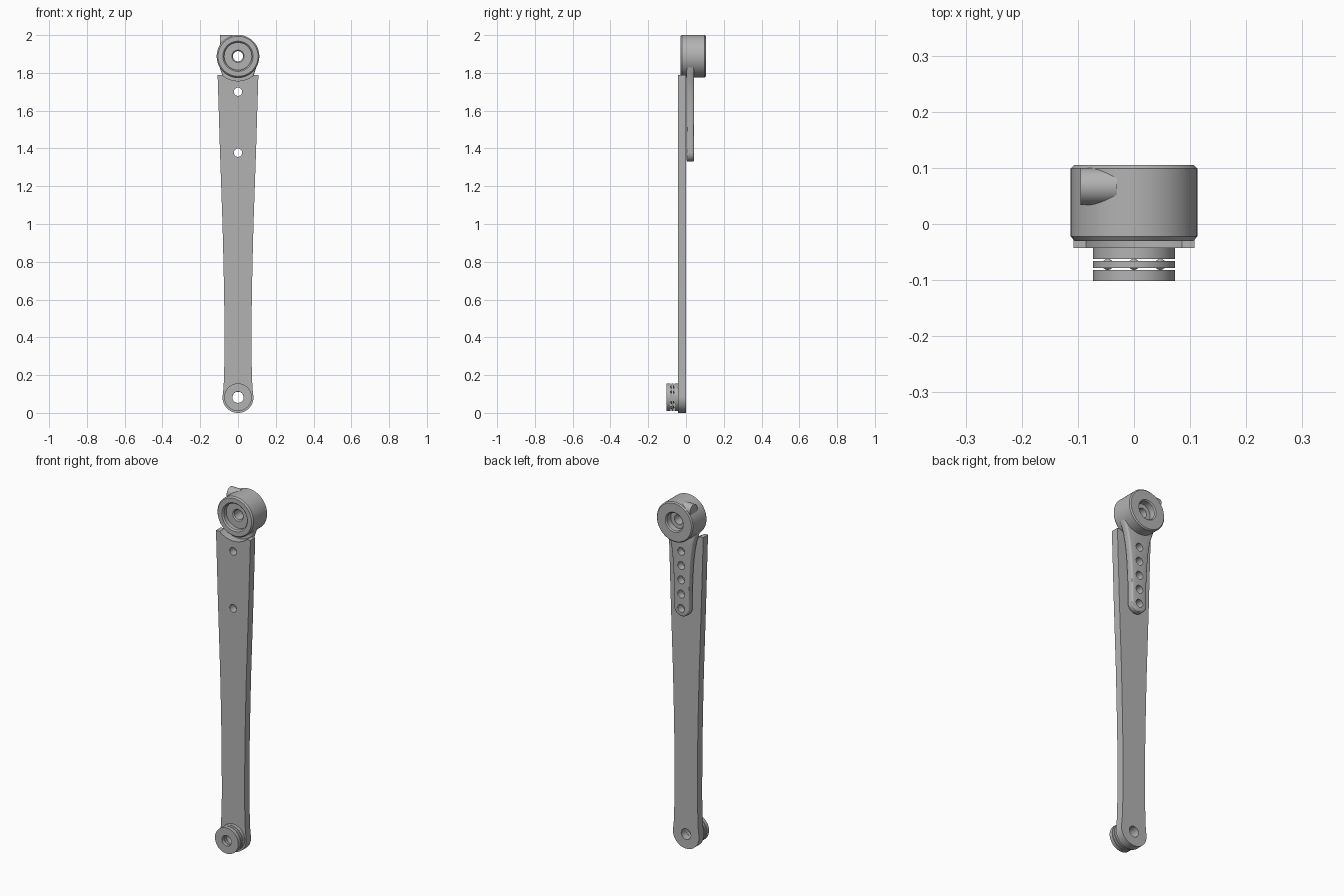
import bpy, bmesh
from math import cos, sin, pi, radians
from mathutils import Matrix, Vector

if "Cube" in bpy.data.objects:
    bpy.data.objects.remove(bpy.data.objects["Cube"])

HUB_Z = 1.888      # clamp hub axis
FOOT_Z = 0.082     # bearing axis
HOLE_TOP, HOLE_LOW, HOLE_R = 1.70, 1.377, 0.022

grey = bpy.data.materials.new("satin_grey")
grey.use_nodes = True
grey.diffuse_color = (0.45, 0.45, 0.45, 1)
grey.node_tree.nodes["Principled BSDF"].inputs["Base Color"].default_value = (0.45, 0.45, 0.45, 1)


def finish(name, bm):
    """Turn a bmesh into a named object."""
    bmesh.ops.recalc_face_normals(bm, faces=bm.faces[:])
    mesh = bpy.data.meshes.new(name)
    bm.to_mesh(mesh)
    bm.free()
    mesh.materials.append(grey)
    obj = bpy.data.objects.new(name, mesh)
    bpy.context.collection.objects.link(obj)
    return obj


def activate(obj):
    bpy.ops.object.select_all(action="DESELECT")
    obj.select_set(True)
    bpy.context.view_layer.objects.active = obj


def smooth(obj):
    activate(obj)
    bpy.ops.object.shade_smooth_by_angle(angle=radians(30))


def arc(z, r, start, end, steps):
    """Points of an arc in the xz plane, angles in degrees."""
    angles = [radians(start + (end - start) * i / steps) for i in range(steps + 1)]
    return [(r * cos(a), z + r * sin(a)) for a in angles]


def plate(name, outline, y0, y1):
    """Extrude an xz outline along y."""
    bm = bmesh.new()
    face = bm.faces.new([bm.verts.new((x, y0, z)) for x, z in outline])
    new = bmesh.ops.extrude_face_region(bm, geom=[face])["geom"]
    bmesh.ops.translate(bm, vec=(0, y1 - y0, 0),
                        verts=[v for v in new if isinstance(v, bmesh.types.BMVert)])
    return finish(name, bm)


def lathe(name, profile, z, steps=64):
    """Revolve a closed (radius, y) profile about a y axis at height z."""
    bm = bmesh.new()
    vs = [bm.verts.new((r, y, z)) for r, y in profile]
    es = [bm.edges.new((vs[i - 1], vs[i])) for i in range(len(vs))]
    bmesh.ops.spin(bm, geom=vs + es, cent=(0, 0, z), axis=(0, 1, 0),
                   angle=2 * pi, steps=steps, use_merge=True)
    bmesh.ops.remove_doubles(bm, verts=bm.verts[:], dist=1e-5)
    obj = finish(name, bm)
    smooth(obj)
    return obj


def drill(obj, holes):
    """Cut round holes along y, given as (z, radius)."""
    bm = bmesh.new()
    for z, r in holes:
        bmesh.ops.create_cone(bm, cap_ends=True, segments=32, radius1=r, radius2=r, depth=0.4,
                              matrix=Matrix.Translation((0, 0, z)) @ Matrix.Rotation(pi / 2, 4, "X"))
    cutter = finish("hole_cutter", bm)
    cutter.hide_render = True
    mod = obj.modifiers.new("holes", "BOOLEAN")
    mod.operation, mod.solver, mod.object = "DIFFERENCE", "EXACT", cutter
    activate(obj)
    bpy.ops.object.modifier_apply(modifier=mod.name)
    bpy.data.objects.remove(cutter)


def mirrored(side):
    """The same side on -x, in reverse order."""
    return [(-x, z) for x, z in reversed(side)]


# Long tapered arm with a rounded foot and a hollow under the hub
side = [(0.076, 0.14), (0.071, 0.3), (0.073, 0.6), (0.077, 0.8), (0.082, 1.0),
        (0.089, 1.2), (0.096, 1.4), (0.102, 1.6), (0.108, 1.79)]
hollow = arc(HUB_Z, 0.13, -49, -131, 20)
foot = arc(FOOT_Z, 0.082, 180, 360, 32)
arm = plate("arm", side + hollow + mirrored(side) + foot, -0.043, 0)
drill(arm, [(HOLE_TOP, HOLE_R), (HOLE_LOW, HOLE_R), (FOOT_Z, 0.03)])
smooth(arm)

# Adjustment tongue with a row of five holes, flaring into the hub
flare = [(0.047, 1.42), (0.048, 1.5), (0.053, 1.6), (0.057, 1.65), (0.063, 1.7),
         (0.074, 1.76), (0.087, 1.8), (0.1, 1.84)]
tip = arc(HOLE_LOW, 0.047, 180, 360, 24)
tongue = plate("tongue", flare + mirrored(flare) + tip, 0.003, 0.043)
bevel = tongue.modifiers.new("rounded_edges", "BEVEL")
bevel.width, bevel.segments, bevel.angle_limit = 0.009, 3, radians(50)
activate(tongue)
bpy.ops.object.modifier_apply(modifier=bevel.name)
pitch = (HOLE_TOP - HOLE_LOW) / 4
drill(tongue, [(HOLE_LOW + pitch * i, HOLE_R) for i in range(5)])
smooth(tongue)

# Hub with a recess on each side and a through bore
lathe("hub", [(0.113, -0.022), (0.106, -0.03), (0.08, -0.03), (0.073, -0.023),
              (0.073, 0.0), (0.033, 0.0), (0.027, 0.006), (0.027, 0.065),
              (0.05, 0.065), (0.05, 0.099), (0.056, 0.105), (0.107, 0.105),
              (0.113, 0.099)], HUB_Z, 96)

# Round side boss on the hub
bm = bmesh.new()
bmesh.ops.create_cone(bm, cap_ends=True, segments=40, radius1=0.033, radius2=0.033, depth=0.065,
                      matrix=Matrix.Translation((-0.0625, 0.067, 1.967)) @ Matrix.Rotation(pi / 2, 4, "Y"))
smooth(finish("hub_boss", bm))

# Thrust bearing: two washers with a ball cage between them
for name, y0, y1 in (("inner_washer", -0.062, -0.043), ("ball_cage", -0.078, -0.066),
                     ("outer_washer", -0.102, -0.082)):
    lathe(name, [(0.03, y0), (0.073, y0), (0.073, y1), (0.03, y1)], FOOT_Z + 0.001)

bm = bmesh.new()
for i in range(6):
    a = pi / 2 + i * pi / 3
    spot = Vector((0.054 * cos(a), -0.072, FOOT_Z + 0.001 + 0.054 * sin(a)))
    bmesh.ops.create_uvsphere(bm, u_segments=16, v_segments=10, radius=0.01,
                              matrix=Matrix.Translation(spot))
smooth(finish("bearing_balls", bm))
